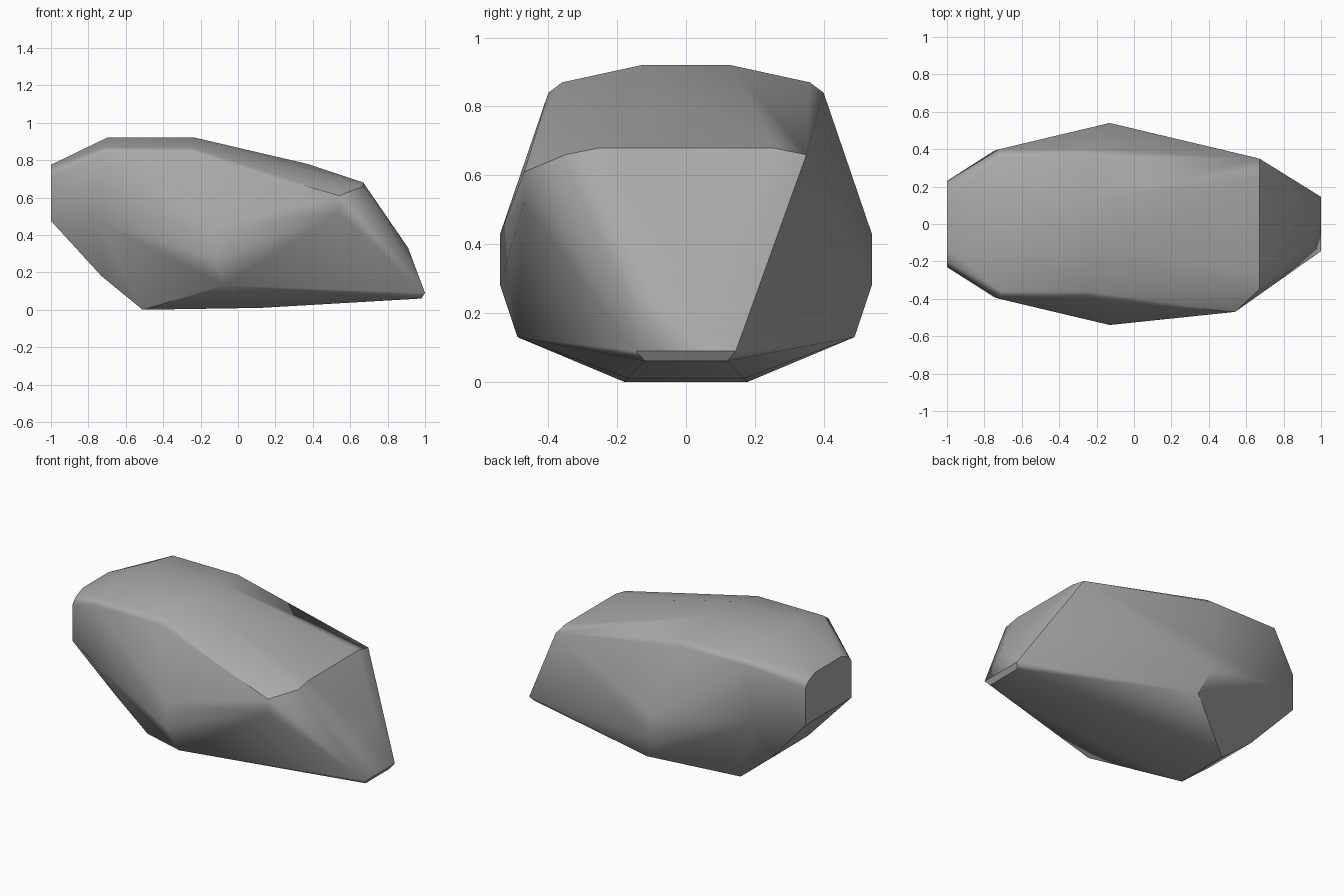
import bpy
import bmesh
import math

cube = bpy.data.objects.get("Cube")
if cube:
    bpy.data.objects.remove(cube, do_unlink=True)

# Plain grey stone
stone = bpy.data.materials.new("grey stone")
stone.use_nodes = True
colour = (0.4, 0.4, 0.4, 1)
stone.diffuse_color = colour
stone.node_tree.nodes["Principled BSDF"].inputs["Base Color"].default_value = colour

# Corners of the boulder, each mirrored across its long axis
crown = [(-0.7, 0.13, 0.92), (-0.23, 0.13, 0.92), (0.37, 0.1, 0.78)]
shoulder = [(-0.71, 0.36, 0.87), (-0.25, 0.36, 0.87), (-0.72, 0.4, 0.84),
            (-0.25, 0.4, 0.84), (0.67, 0.25, 0.68), (0.67, 0.35, 0.66)]
blunt_end = [(-1, 0.13, 0.775), (-1, 0.2, 0.745), (-1, 0.23, 0.71), (-1, 0.23, 0.475)]
flank = [(-0.75, 0.39, 0.48), (-0.13, 0.54, 0.43), (-0.13, 0.54, 0.28),
         (-0.07, 0.49, 0.13)]
nose = [(0.91, 0.1, 0.33), (1, 0.145, 0.09), (0.98, 0.12, 0.06)]
underside = [(-0.73, 0.18, 0.18), (-0.51, 0.18, 0), (0.12, 0.17, 0.01)]
# One extra corner on the front only
front_corner = [(0.54, -0.47, 0.61), (0.54, -0.47, 0.52)]

bm = bmesh.new()
for x, y, z in crown + shoulder + blunt_end + flank + nose + underside:
    for side in (-1, 1):
        bm.verts.new((x, y * side, z))
for corner in front_corner:
    bm.verts.new(corner)

# Wrap the corners in a faceted skin and merge flat neighbours
hull = bmesh.ops.convex_hull(bm, input=bm.verts)
loose = {v for v in hull["geom_interior"] + hull["geom_unused"]
         if isinstance(v, bmesh.types.BMVert)}
bmesh.ops.delete(bm, geom=list(loose), context="VERTS")
bmesh.ops.dissolve_limit(bm, angle_limit=math.radians(2),
                         verts=bm.verts, edges=bm.edges)
bmesh.ops.recalc_face_normals(bm, faces=bm.faces)

mesh = bpy.data.meshes.new("boulder")
bm.to_mesh(mesh)
bm.free()
mesh.materials.append(stone)
boulder = bpy.data.objects.new("boulder", mesh)
bpy.context.collection.objects.link(boulder)

# Soft shading over shallow edges, crisp over steep ones
bpy.ops.object.select_all(action="DESELECT")
boulder.select_set(True)
bpy.context.view_layer.objects.active = boulder
bpy.ops.object.shade_smooth_by_angle(angle=math.radians(35))
weighted = boulder.modifiers.new("Weighted Normal", "WEIGHTED_NORMAL")
weighted.keep_sharp = True
